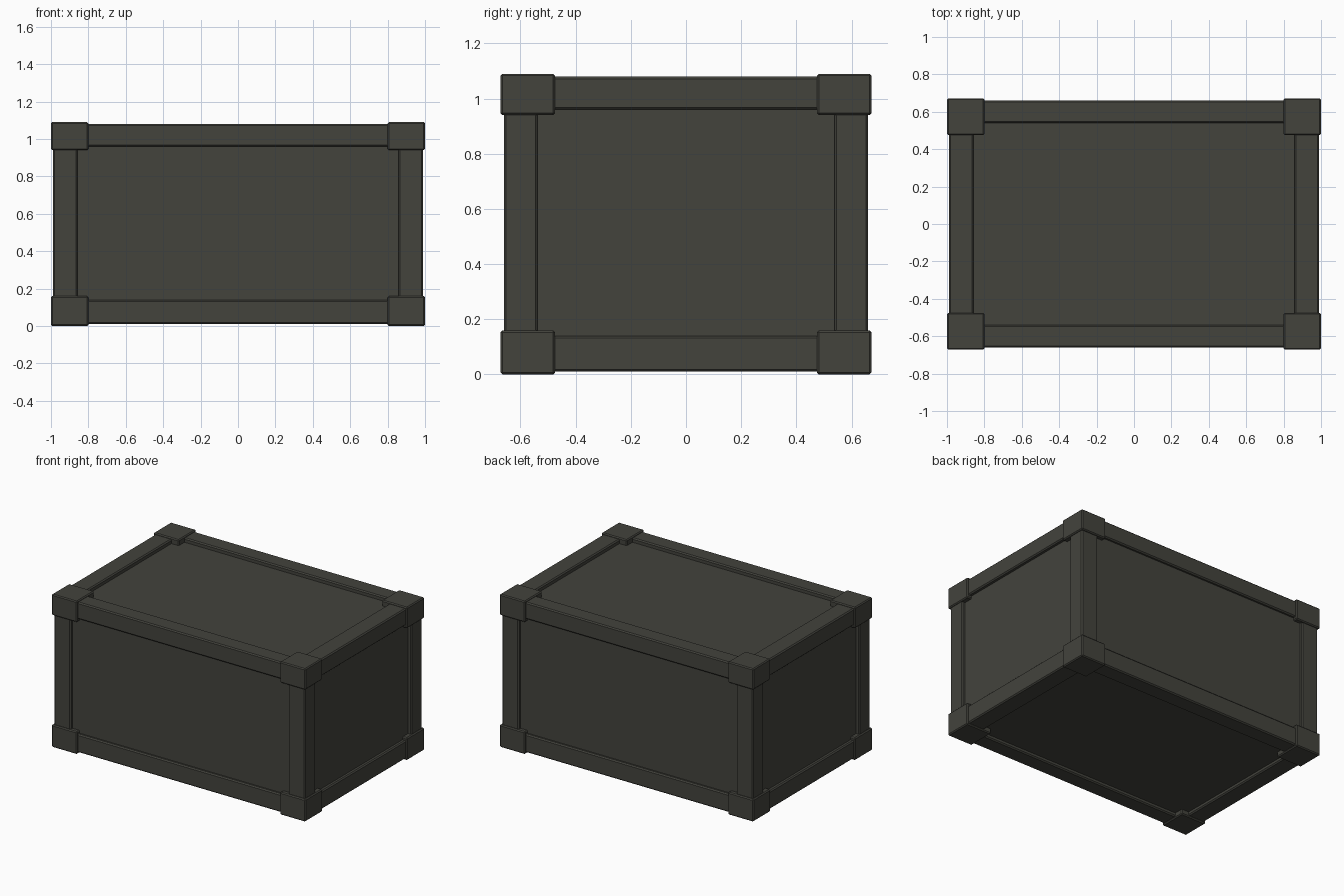
import bpy

cube = bpy.data.objects.get("Cube")
if cube:
    bpy.data.objects.remove(cube, do_unlink=True)

# Single dark olive grey colour
olive = bpy.data.materials.new("dark olive grey")
olive.use_nodes = True
COLOUR = (0.056, 0.056, 0.046, 1)
olive.diffuse_color = COLOUR
olive.node_tree.nodes["Principled BSDF"].inputs["Base Color"].default_value = COLOUR


def box(name, low, high, bevel=0.0):
    """Box between two opposite corners, with optional chamfered edges."""
    centre = [(a + b) / 2 for a, b in zip(low, high)]
    bpy.ops.mesh.primitive_cube_add(size=1, location=centre)
    part = bpy.context.object
    part.name = name
    part.scale = [b - a for a, b in zip(low, high)]
    bpy.ops.object.transform_apply(location=False, rotation=False, scale=True)
    part.data.materials.append(olive)
    if bevel:
        chamfer = part.modifiers.new("chamfer", "BEVEL")
        chamfer.width = bevel
        chamfer.segments = 1
    return part


def span(side, inner, outer):
    """Low and high bounds of a part on the given side of an axis."""
    return sorted((side * inner, side * outer))


X_NAMES = {-1: "right", 1: "left"}
Y_NAMES = {-1: "front", 1: "back"}
# Heights of the corner blocks and of the rails at the bottom and the top
LEVELS = {
    "bottom": ((0.0, 0.16), (0.01, 0.14)),
    "top": ((0.94, 1.09), (0.96, 1.08)),
}

# Recessed panels on all six sides
box("panel_body", (-0.965, -0.64, 0.035), (0.965, 0.64, 1.05))

# Corner blocks
for level, (block_z, rail_z) in LEVELS.items():
    for sx, x_name in X_NAMES.items():
        for sy, y_name in Y_NAMES.items():
            x, y = span(sx, 0.80, 1.0), span(sy, 0.475, 0.672)
            box(f"{level}_{y_name}_{x_name}_corner",
                (x[0], y[0], block_z[0]), (x[1], y[1], block_z[1]), 0.007)

    # Long rails at the front and back
    for sy, y_name in Y_NAMES.items():
        y = span(sy, 0.54, 0.66)
        box(f"{level}_{y_name}_rail",
            (-0.85, y[0], rail_z[0]), (0.85, y[1], rail_z[1]), 0.008)

    # Short rails at the sides
    for sx, x_name in X_NAMES.items():
        x = span(sx, 0.857, 0.99)
        box(f"{level}_{x_name}_rail",
            (x[0], -0.55, rail_z[0]), (x[1], 0.55, rail_z[1]), 0.008)

# Upright posts
for sx, x_name in X_NAMES.items():
    for sy, y_name in Y_NAMES.items():
        x, y = span(sx, 0.857, 0.99), span(sy, 0.538, 0.66)
        box(f"{y_name}_{x_name}_post",
            (x[0], y[0], 0.10), (x[1], y[1], 1.0), 0.008)
